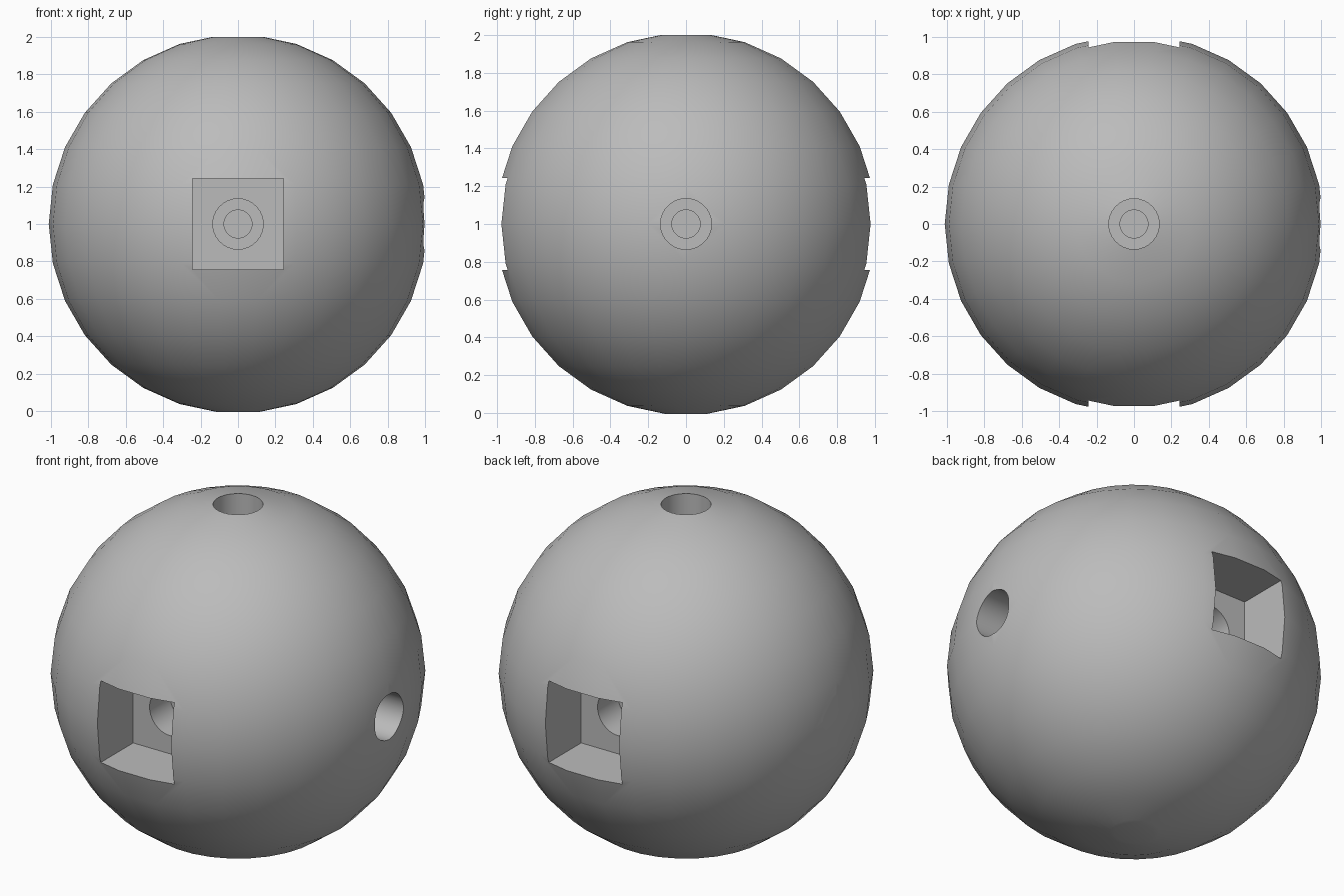
import bpy
import bmesh
from math import cos, sin, radians
from mathutils import Matrix, Vector

RADIUS = 1.012      # facet radius before the holes trim the six poles
SIDES = 30
POCKET = 0.486      # width of the square pockets
FLOOR = 0.64        # distance of a pocket floor from the centre
CENTRE = Vector((0, 0, 1))

if "Cube" in bpy.data.objects:
    bpy.data.objects.remove(bpy.data.objects["Cube"])


def make_object(name, bm):
    bmesh.ops.recalc_face_normals(bm, faces=bm.faces)
    mesh = bpy.data.meshes.new(name)
    bm.to_mesh(mesh)
    bm.free()
    obj = bpy.data.objects.new(name, mesh)
    bpy.context.collection.objects.link(obj)
    return obj


def cut(target, cutter):
    """Subtract a cutter, apply the result and drop the cutter."""
    cutter.hide_render = True
    mod = target.modifiers.new("cut", 'BOOLEAN')
    mod.operation = 'DIFFERENCE'
    mod.solver = 'EXACT'
    mod.object = cutter
    bpy.ops.object.select_all(action='DESELECT')
    bpy.context.view_layer.objects.active = target
    target.select_set(True)
    bpy.ops.object.modifier_apply(modifier=mod.name)
    bpy.data.objects.remove(cutter)


def bore(name, axis, radius, inner, outer):
    """Round cutter running along an axis between two distances from the centre."""
    bm = bmesh.new()
    bmesh.ops.create_cone(bm, cap_ends=True, segments=SIDES, radius1=radius,
                          radius2=radius, depth=outer - inner)
    turn = Vector((0, 0, 1)).rotation_difference(axis).to_matrix().to_4x4()
    place = Matrix.Translation(CENTRE + axis * (inner + outer) / 2)
    bm.transform(place @ turn)
    return make_object(name, bm)


# Ball: stacked rings, half a step away from the poles
bm = bmesh.new()
step = radians(360 / SIDES)
rings = []
for i in range(SIDES // 2):
    polar = (i + 0.5) * step
    rings.append([bm.verts.new(CENTRE + RADIUS * Vector((
        sin(polar) * cos(j * step), sin(polar) * sin(j * step), cos(polar))))
        for j in range(SIDES)])
for upper, lower in zip(rings, rings[1:]):
    for j in range(SIDES):
        k = (j + 1) % SIDES
        bm.faces.new((upper[j], lower[j], lower[k], upper[k]))
bm.faces.new(rings[0])
bm.faces.new(rings[-1])
ball = make_object("ball", bm)

# Square pockets at the front and back
for side in (-1, 1):
    bm = bmesh.new()
    depth = 0.6
    bmesh.ops.create_cube(bm, size=1)
    bmesh.ops.scale(bm, vec=(POCKET, depth, POCKET), verts=bm.verts)
    bmesh.ops.translate(bm, verts=bm.verts,
                        vec=CENTRE + Vector((0, side * (FLOOR + depth / 2), 0)))
    cut(ball, make_object("pocket_cutter", bm))

# Stepped round holes on all six sides
for index in range(3):
    for side in (-1, 1):
        axis = Vector((0, 0, 0))
        axis[index] = side
        cut(ball, bore("hole_cutter", axis, 0.135, 0.45, 1.2))
        cut(ball, bore("pin_cutter", axis, 0.075, 0.3, 0.5))

# Colour and shading
grey = bpy.data.materials.new("grey")
grey.use_nodes = True
colour = (0.5, 0.5, 0.5, 1)
grey.diffuse_color = colour
grey.node_tree.nodes["Principled BSDF"].inputs["Base Color"].default_value = colour
ball.data.materials.clear()
ball.data.materials.append(grey)
bpy.ops.object.select_all(action='DESELECT')
bpy.context.view_layer.objects.active = ball
ball.select_set(True)
bpy.ops.object.shade_smooth_by_angle(angle=radians(30))
